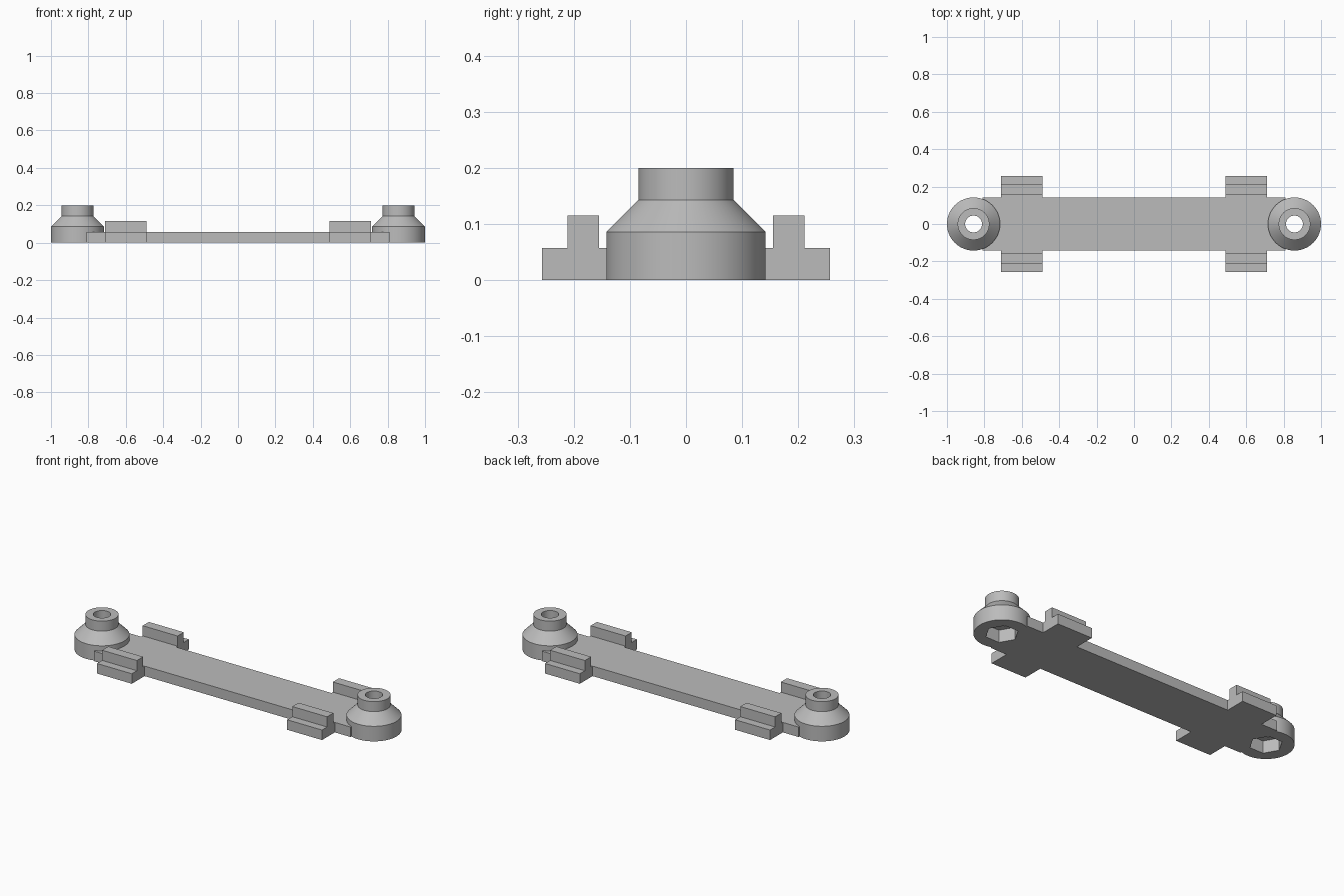
import bpy
import bmesh
import math

if "Cube" in bpy.data.objects:
    bpy.data.objects.remove(bpy.data.objects["Cube"])

HALF_WIDTH = 0.142
BOSS_X = 0.858
SEGMENTS = 64

grey = bpy.data.materials.new("light grey")
grey.use_nodes = True
grey.diffuse_color = (0.5, 0.5, 0.5, 1)
grey.node_tree.nodes["Principled BSDF"].inputs["Base Color"].default_value = (0.5, 0.5, 0.5, 1)


def finish(bm, name):
    bmesh.ops.recalc_face_normals(bm, faces=bm.faces)
    mesh = bpy.data.meshes.new(name)
    bm.to_mesh(mesh)
    bm.free()
    mesh.materials.append(grey)
    obj = bpy.data.objects.new(name, mesh)
    bpy.context.collection.objects.link(obj)
    return obj


def prism(name, outline, z0, z1):
    """Extrude a flat outline upward from z0 to z1."""
    bm = bmesh.new()
    face = bm.faces.new([bm.verts.new((x, y, z0)) for x, y in outline])
    top = bmesh.ops.extrude_face_region(bm, geom=[face])["geom"]
    verts = [v for v in top if isinstance(v, bmesh.types.BMVert)]
    bmesh.ops.translate(bm, verts=verts, vec=(0, 0, z1 - z0))
    return finish(bm, name)


def polygon(cx, radius, sides):
    angles = [math.tau * i / sides for i in range(sides)]
    return [(cx + radius * math.cos(a), radius * math.sin(a)) for a in angles]


def lathe(name, cx, profile):
    """Stack of rings with capped ends, from (radius, height) pairs."""
    bm = bmesh.new()
    rings = [[bm.verts.new((x, y, z)) for x, y in polygon(cx, r, SEGMENTS)]
             for r, z in profile]
    for low, high in zip(rings, rings[1:]):
        for i in range(SEGMENTS):
            j = (i + 1) % SEGMENTS
            bm.faces.new((low[i], low[j], high[j], high[i]))
    bm.faces.new(rings[0])
    bm.faces.new(rings[-1])
    return finish(bm, name)


def combine(target, other, operation):
    mod = target.modifiers.new(operation.lower(), "BOOLEAN")
    mod.object = other
    mod.operation = operation
    mod.solver = "EXACT"
    bpy.context.view_layer.objects.active = target
    bpy.ops.object.modifier_apply(modifier=mod.name)
    bpy.data.objects.remove(other)


# Flat plate with four side tabs: one quarter of the outline, mirrored
quarter = [(0.81, HALF_WIDTH), (0.71, HALF_WIDTH), (0.71, 0.257),
           (0.49, 0.257), (0.49, HALF_WIDTH)]
half = quarter + [(-x, y) for x, y in reversed(quarter)]
outline = half + [(-x, -y) for x, y in half]
link = prism("link_plate", outline, 0, 0.057)

# Upright rib on each tab
for sx in (-1, 1):
    for sy in (-1, 1):
        rib = prism("tab_rib", [(sx * x, sy * y) for x, y in
                    ((0.49, 0.155), (0.71, 0.155), (0.71, 0.211), (0.49, 0.211))],
                    0.03, 0.115)
        combine(link, rib, "UNION")

# Stepped end bosses, each with a through hole and a hexagonal nut pocket
for sx in (-1, 1):
    cx = sx * BOSS_X
    boss = lathe("end_boss", cx, [(HALF_WIDTH, 0), (HALF_WIDTH, 0.086),
                                  (0.085, 0.143), (0.085, 0.2)])
    combine(link, boss, "UNION")
    combine(link, prism("bolt_hole", polygon(cx, 0.045, SEGMENTS), -0.1, 0.3), "DIFFERENCE")
    combine(link, prism("nut_pocket", polygon(cx, 0.085, 6), -0.1, 0.07), "DIFFERENCE")

# Smooth round walls, keep the crisp edges
bpy.ops.object.select_all(action="DESELECT")
link.select_set(True)
bpy.context.view_layer.objects.active = link
bpy.ops.object.shade_smooth_by_angle(angle=math.radians(30))
